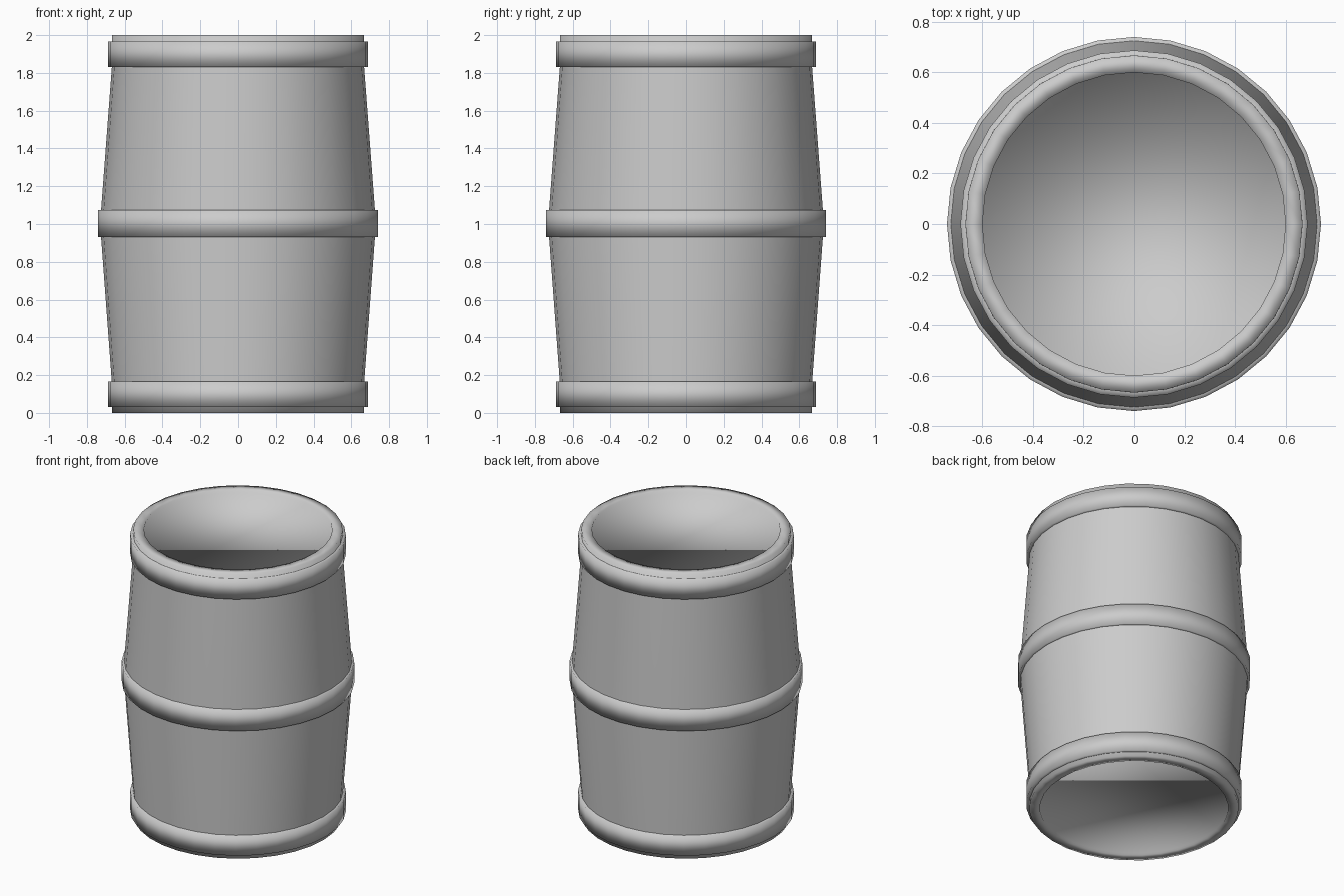
import bpy, bmesh, math

if "Cube" in bpy.data.objects:
    bpy.data.objects.remove(bpy.data.objects["Cube"])

SIDES = 32


def lathe(name, profile, capped=False):
    """Revolve (radius, z) points around z; optionally close both ends."""
    bm = bmesh.new()
    rings = []
    for r, z in profile:
        rings.append([bm.verts.new((r * math.cos(2 * math.pi * i / SIDES),
                                    r * math.sin(2 * math.pi * i / SIDES), z))
                      for i in range(SIDES)])
    for a, b in zip(rings, rings[1:]):
        for i in range(SIDES):
            j = (i + 1) % SIDES
            bm.faces.new((a[i], a[j], b[j], b[i]))
    if capped:
        bm.faces.new(rings[0][::-1])
        bm.faces.new(rings[-1])
    for f in bm.faces:
        f.smooth = True
    mesh = bpy.data.meshes.new(name)
    bm.to_mesh(mesh)
    bm.free()
    obj = bpy.data.objects.new(name, mesh)
    bpy.context.collection.objects.link(obj)
    return obj


# Bulging body with thin rims around the slightly sunken ends
lathe("barrel_body", [
    (0.60, 0.015), (0.60, 0.0), (0.667, 0.0), (0.668, 0.16),
    (0.725, 0.93), (0.725, 1.075), (0.668, 1.83), (0.667, 2.0),
    (0.60, 2.0), (0.60, 1.98)], capped=True)

# Three softly shaded hoops
for name, radius, inner, low, high in (
        ("bottom_hoop", 0.687, 0.66, 0.03, 0.165),
        ("middle_hoop", 0.74, 0.72, 0.93, 1.075),
        ("top_hoop", 0.687, 0.66, 1.83, 1.965)):
    lathe(name, [(inner, low), (radius, low), (radius, high), (inner, high)])
